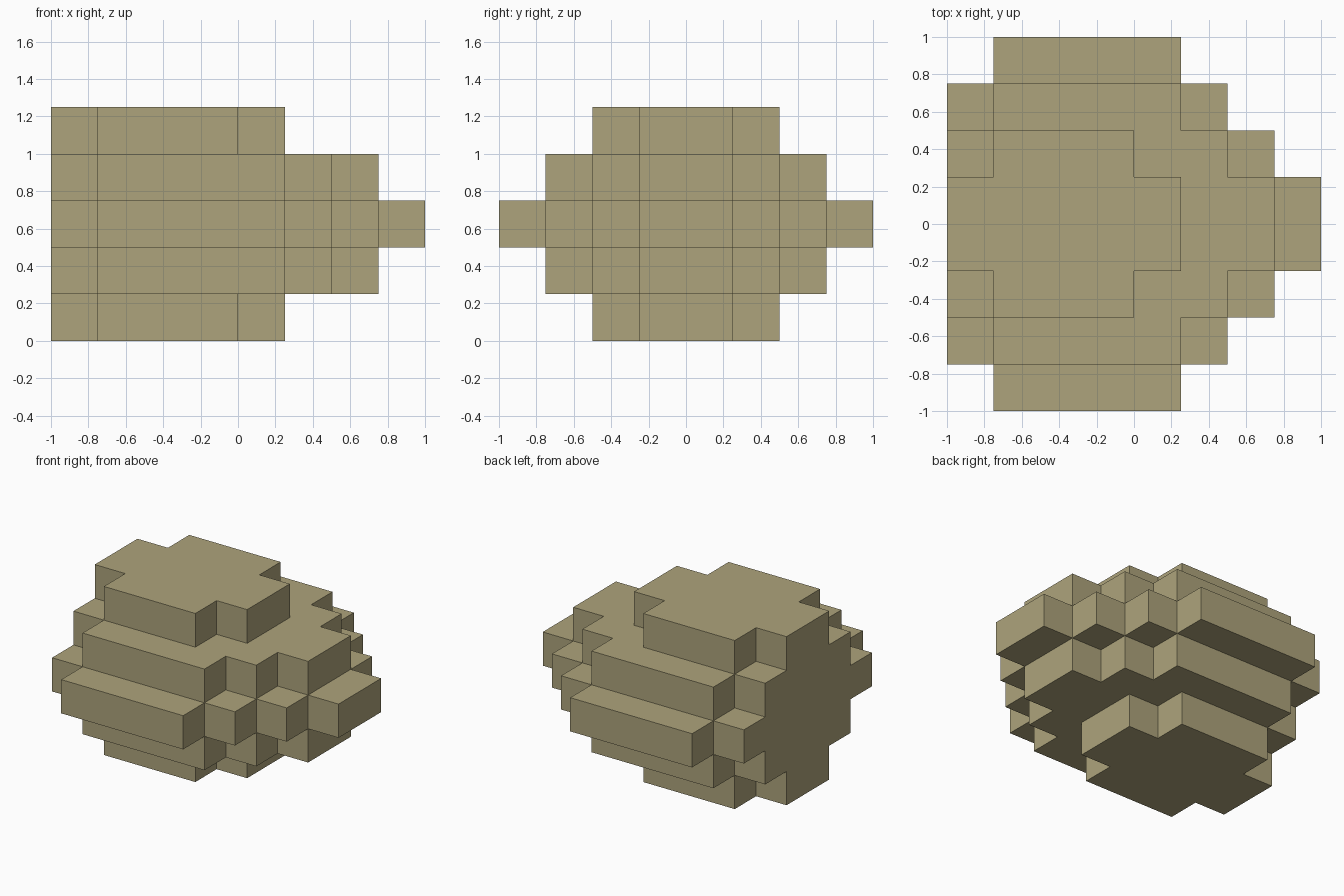
import bpy, bmesh

if "Cube" in bpy.data.objects:
    bpy.data.objects.remove(bpy.data.objects["Cube"])

S = 0.25  # block size
# Each layer: (half width in blocks, x start, x end in blocks) bands, laid over each other
CAP = [(2, -3, 0), (1, -4, 1)]
SHOULDER = [(3, -3, 1), (2, -4, 2), (1, -4, 3)]
MIDDLE = [(4, -3, 1), (3, -4, 2), (2, -4, 3), (1, -4, 4)]
LAYERS = [CAP, SHOULDER, MIDDLE, SHOULDER, CAP]

# Fill the block grid
cells = {(x, y, z)
         for z, bands in enumerate(LAYERS)
         for half, x0, x1 in bands
         for x in range(x0, x1)
         for y in range(-half, half)}

# Skin only the exposed block sides
bm = bmesh.new()
verts = {}


def vert(p):
    if p not in verts:
        verts[p] = bm.verts.new([c * S for c in p])
    return verts[p]


for cell in cells:
    for axis in range(3):
        u, v = (axis + 1) % 3, (axis + 2) % 3
        for side in (0, 1):
            near = list(cell)
            near[axis] += 2 * side - 1
            if tuple(near) in cells:
                continue
            loop = []
            for du, dv in ((0, 0), (1, 0), (1, 1), (0, 1)):
                p = list(cell)
                p[axis] += side
                p[u] += du
                p[v] += dv
                loop.append(vert(tuple(p)))
            bm.faces.new(loop if side else loop[::-1])

# Merge flat areas into single faces
bmesh.ops.dissolve_limit(bm, angle_limit=0.01, verts=bm.verts, edges=bm.edges)
mesh = bpy.data.meshes.new("stepped_boulder")
bm.to_mesh(mesh)
bm.free()

boulder = bpy.data.objects.new("stepped_boulder", mesh)
bpy.context.collection.objects.link(boulder)

# Khaki stone colour
stone = bpy.data.materials.new("khaki_stone")
stone.diffuse_color = (0.42, 0.37, 0.2, 1)
stone.use_nodes = True
stone.node_tree.nodes["Principled BSDF"].inputs["Base Color"].default_value = stone.diffuse_color
mesh.materials.append(stone)
